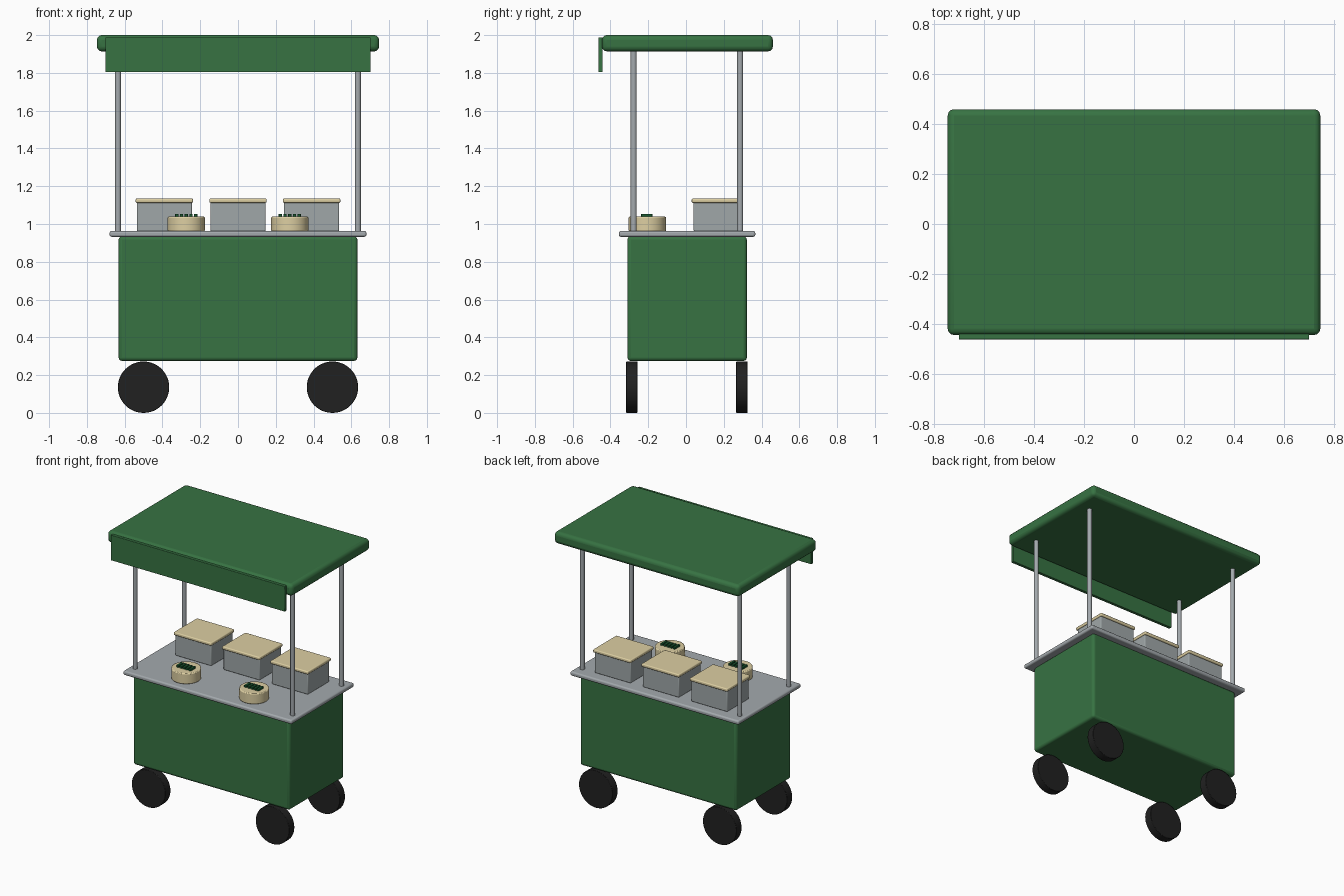
import bpy
import math

if "Cube" in bpy.data.objects:
    bpy.data.objects.remove(bpy.data.objects["Cube"])


def material(name, color):
    m = bpy.data.materials.new(name)
    m.diffuse_color = (*color, 1)
    m.use_nodes = True
    m.node_tree.nodes["Principled BSDF"].inputs["Base Color"].default_value = m.diffuse_color
    return m


GREEN = material("cart green", (0.038, 0.17, 0.055))
STEEL = material("steel", (0.37, 0.40, 0.42))
PAN = material("pan grey", (0.35, 0.39, 0.395))
CREAM = material("cream", (0.72, 0.62, 0.36))
BLACK = material("rubber black", (0.015, 0.015, 0.015))
LEAF = material("garnish green", (0.01, 0.10, 0.03))


def finish(ob, name, mat, bevel=0.0, segments=3):
    ob.name = name
    ob.data.materials.append(mat)
    if bevel:
        mod = ob.modifiers.new("rounded edges", 'BEVEL')
        mod.width = bevel
        mod.segments = segments
        mod.limit_method = 'ANGLE'
    bpy.ops.object.shade_smooth_by_angle(angle=math.radians(35))
    return ob


def box(name, x, y, z, mat, bevel=0.0):
    """Box from (min, max) ranges on each axis."""
    ranges = (x, y, z)
    bpy.ops.mesh.primitive_cube_add(size=1, location=[(a + b) / 2 for a, b in ranges])
    ob = bpy.context.object
    ob.scale = [b - a for a, b in ranges]
    bpy.ops.object.transform_apply(location=False, rotation=False, scale=True)
    return finish(ob, name, mat, bevel)


def cylinder(name, center, radius, depth, mat, sides=32, along_y=False, bevel=0.0):
    bpy.ops.mesh.primitive_cylinder_add(
        vertices=sides, radius=radius, depth=depth, location=center,
        rotation=(math.pi / 2 if along_y else 0, 0, 0))
    return finish(bpy.context.object, name, mat, bevel, 2)


# Cart body, counter, roof and front valance
box("cart_body", (-0.632, 0.632), (-0.31, 0.322), (0.275, 0.935), GREEN, 0.018)
box("counter", (-0.68, 0.68), (-0.355, 0.367), (0.932, 0.963), STEEL, 0.011)
box("roof", (-0.747, 0.747), (-0.445, 0.46), (1.914, 2.0), GREEN, 0.025)
box("valance", (-0.702, 0.702), (-0.463, -0.441), (1.804, 1.988), GREEN, 0.002)

# Posts and wheels at the four corners
for sx in (-1, 1):
    for y in (-0.277, 0.287):
        cylinder("roof_post", (sx * 0.635, y, 1.44), 0.016, 0.97, STEEL, 20)
    for y in (-0.287, 0.296):
        cylinder("wheel", (sx * 0.5, y, 0.136), 0.136, 0.06, BLACK, 48, True, 0.003)

# Lidded food pans along the back
for cx in (-0.39, 0.0, 0.39):
    box("food_pan", (cx - 0.146, cx + 0.146), (0.04, 0.29), (0.962, 1.115), PAN, 0.006)
    box("pan_lid", (cx - 0.152, cx + 0.152), (0.03, 0.3), (1.112, 1.135), CREAM, 0.007)

# Round tubs with chopped garnish along the front
for cx in (-0.274, 0.274):
    cylinder("round_tub", (cx, -0.205, 1.0), 0.099, 0.078, CREAM, 40, False, 0.006)
    for i in range(5):
        gx = cx - 0.05 + i * 0.025
        box("garnish", (gx - 0.009, gx + 0.009), (-0.238, -0.178), (1.036, 1.053), LEAF, 0.003)
